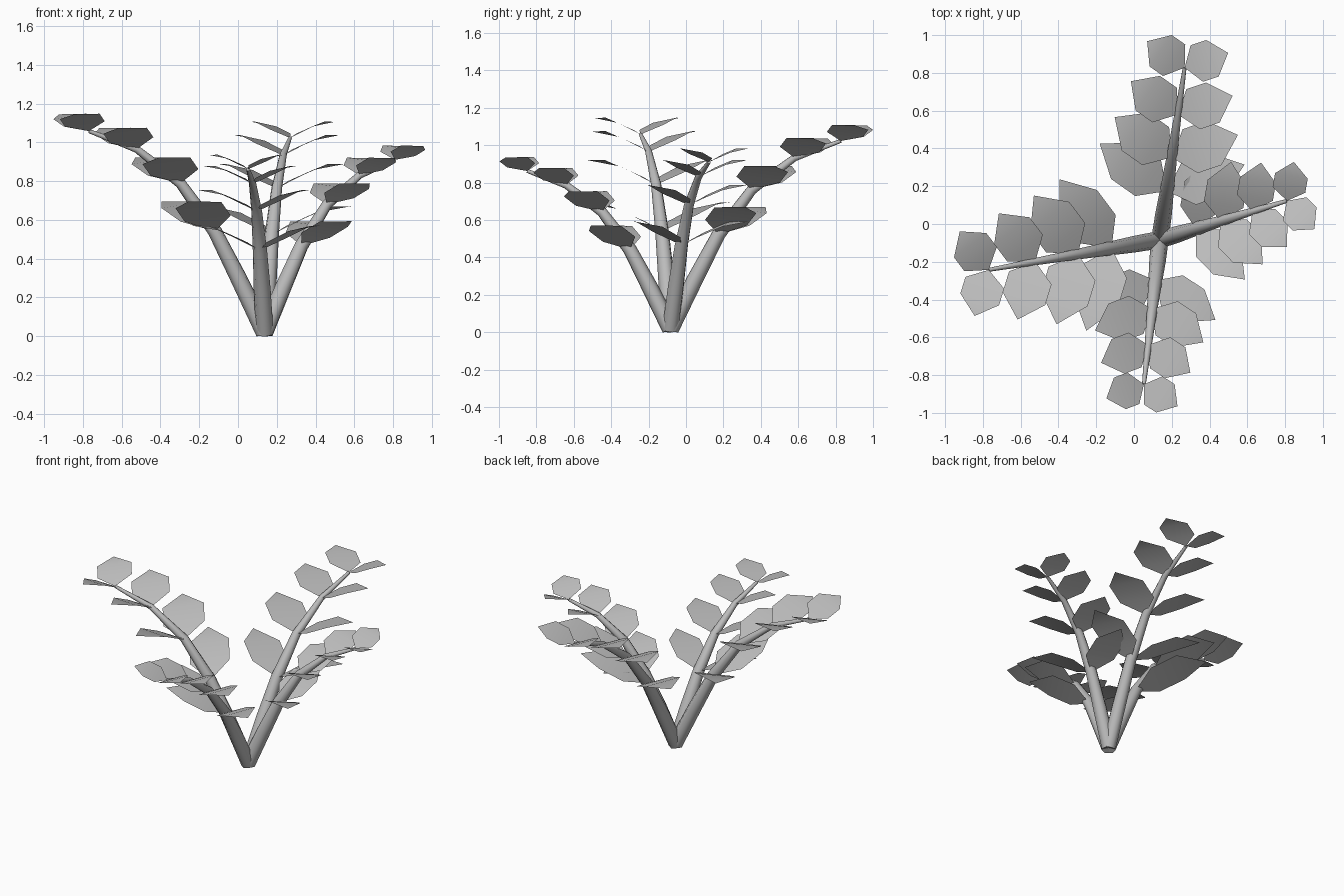
import bpy, bmesh, math
from mathutils import Vector

if "Cube" in bpy.data.objects:
    bpy.data.objects.remove(bpy.data.objects["Cube"])

grey = bpy.data.materials.new("plain_grey")
grey.diffuse_color = (0.5, 0.5, 0.5, 1)
grey.use_nodes = True
grey.node_tree.nodes["Principled BSDF"].inputs["Base Color"].default_value = grey.diffuse_color

ROOT = Vector((0.137, -0.083, 0.018))
# stem profile: outward distance, height, radius (unit frond)
PROFILE = [(0, 0, .046), (.13, .26, .044), (.26, .505, .037),
           (.44, .745, .028), (.67, .915, .019), (.92, 1.005, .01)]
# leaf pairs: profile index, length, half width
LEAVES = [(2, .435, .118), (3, .37, .123), (4, .305, .112), (5, .243, .102)]
SIDES = 8


def finish(bm, name):
    me = bpy.data.meshes.new(name)
    bm.to_mesh(me)
    bm.free()
    me.materials.append(grey)
    ob = bpy.data.objects.new(name, me)
    bpy.context.collection.objects.link(ob)
    for p in me.polygons:
        p.use_smooth = len(p.vertices) != SIDES
    return ob


def frond(name, angle, reach, rise, size):
    a = math.radians(angle)
    out = Vector((math.cos(a), math.sin(a), 0))
    side = Vector((-math.sin(a), math.cos(a), 0))
    pts = [ROOT + out * r * reach + Vector((0, 0, z * rise)) for r, z, _ in PROFILE]

    # tapered, arching stem
    bm = bmesh.new()
    rings = []
    for i, (p, (_, _, rad)) in enumerate(zip(pts, PROFILE)):
        t = (pts[min(i + 1, len(pts) - 1)] - pts[max(i - 1, 0)]).normalized()
        up = side.cross(t)
        rings.append([bm.verts.new(p + rad * (side * math.cos(k * math.tau / SIDES)
                                              + up * math.sin(k * math.tau / SIDES)))
                      for k in range(SIDES)])
    for r0, r1 in zip(rings, rings[1:]):
        for k in range(SIDES):
            n = (k + 1) % SIDES
            bm.faces.new((r0[k], r0[n], r1[n], r1[k]))
    bm.faces.new(rings[0])
    bm.faces.new(rings[-1])
    bmesh.ops.recalc_face_normals(bm, faces=bm.faces)
    finish(bm, name + "_stem")

    # mirrored pairs of six-sided leaves, rising outward with drooping tips
    bm = bmesh.new()
    for i, length, half in LEAVES:
        for s in (1, -1):
            b = a + s * math.radians(63)
            u = Vector((math.cos(b), math.sin(b), .34))
            v = Vector((math.sin(b) * s, -math.cos(b) * s, -.13))  # towards the tip
            shape = [(0, 0, 0), (.28, 1, .05), (.64, 1, .08),
                     (1, 0, 0), (.64, -1, .08), (.28, -1, .05)]
            vs = [bm.verts.new(pts[i] + size * (u * x * length + v * y * half)
                               + Vector((0, 0, h * length * size))) for x, y, h in shape]
            # blade bent across its length
            for f in ((0, 1, 5), (1, 2, 4, 5), (2, 3, 4)):
                face = bm.faces.new([vs[k] for k in f])
                face.normal_update()
                if face.normal.z < 0:
                    face.normal_flip()
    finish(bm, name + "_leaves")


frond("left_frond", 190, 1.0, 1.035, 1.05)
frond("back_frond", 81.8, 1.0, 1.0, 1.0)
frond("right_frond", 17, .765, .888, .86)
frond("front_frond", 263.7, .837, .84, .875)
